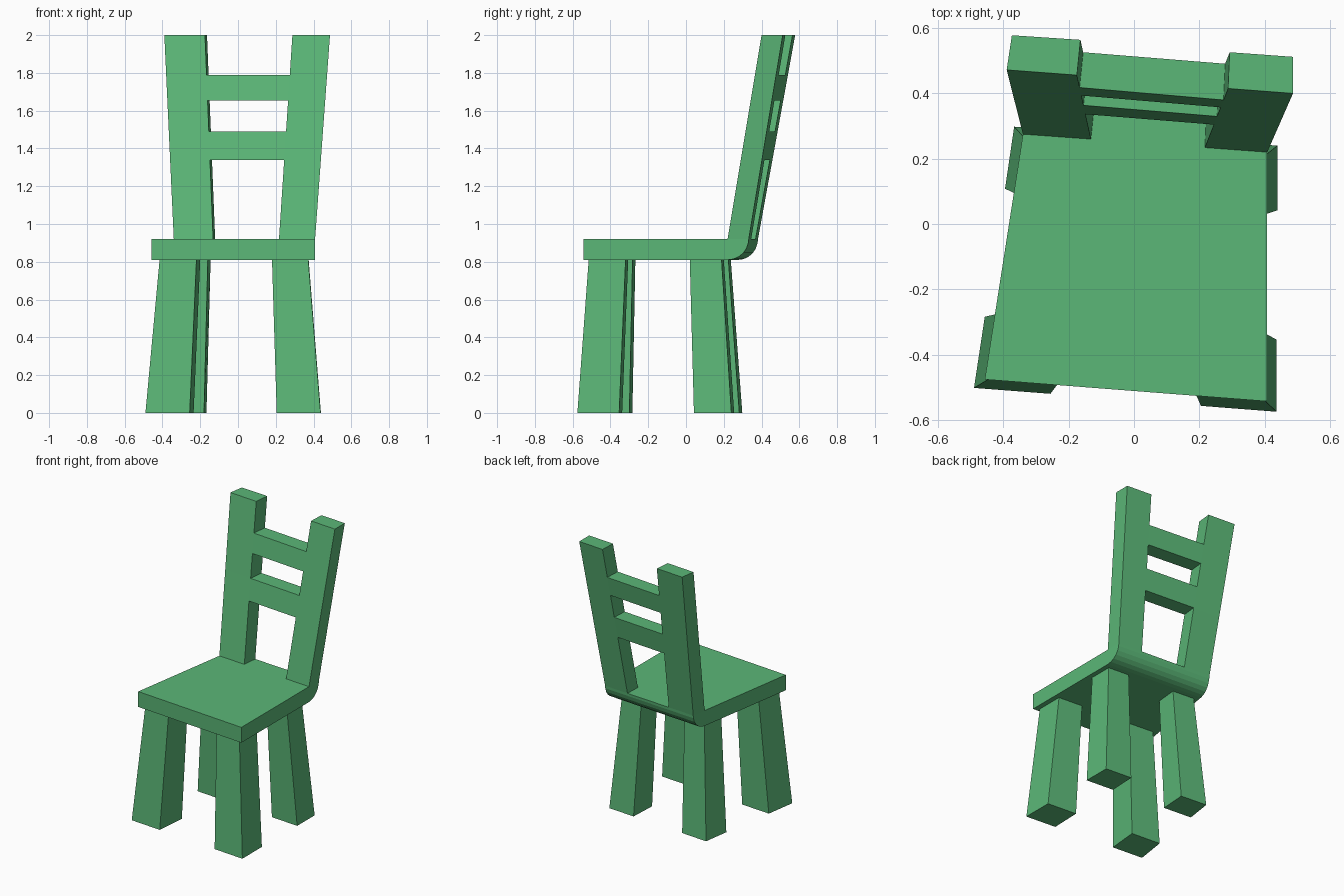
import bpy, bmesh, math
from mathutils import Vector

if "Cube" in bpy.data.objects:
    bpy.data.objects.remove(bpy.data.objects["Cube"])

green = bpy.data.materials.new("leaf green")
green.diffuse_color = (0.105, 0.475, 0.185, 1)
green.use_nodes = True
green.node_tree.nodes["Principled BSDF"].inputs["Base Color"].default_value = green.diffuse_color


def make_object(name, bm):
    bmesh.ops.recalc_face_normals(bm, faces=bm.faces)
    mesh = bpy.data.meshes.new(name)
    bm.to_mesh(mesh)
    bm.free()
    mesh.materials.append(green)
    bpy.context.collection.objects.link(bpy.data.objects.new(name, mesh))


# Seat that bends up into the ladder back, four columns wide (two posts, one gap)
Z0, Z1, TOP = 0.81, 0.92, 2.0
ROWS = [Z1, 1.34, 1.49, 1.655, 1.79, TOP]
COLS_X = [(-0.34, -0.39), (-0.132, -0.175), (0.217, 0.288), (0.408, 0.487)]
COLS_Y = [(0.275, 0.472), (0.26, 0.456), (0.234, 0.415), (0.22, 0.40)]
DEPTH = [Vector((0.016, 0.106, 0)), Vector((0.011, 0.108, 0)),
         Vector((0.005, 0.111, 0)), Vector((0.0, 0.112, 0))]
FRONT_L, FRONT_R = Vector((-0.457, -0.476, 0)), Vector((0.407, -0.543, 0))
FILLED = {(c, r) for r in range(5) for c in (0, 2)} | {(1, 1), (1, 3)}

bm = bmesh.new()
front, back, under, tip_top, tip_low = [], [], [], [], []
for c in range(4):
    f_col, b_col = [], []
    for z in ROWS:
        t = (z - Z1) / (TOP - Z1)
        p = Vector((COLS_X[c][0] * (1 - t) + COLS_X[c][1] * t,
                    COLS_Y[c][0] * (1 - t) + COLS_Y[c][1] * t, z))
        f_col.append(bm.verts.new(p))
        b_col.append(bm.verts.new(p + DEPTH[c]))
    front.append(f_col)
    back.append(b_col)
    # rounded bend under the back
    arc = []
    for i in range(6):
        a = math.radians(80) * i / 5
        p = f_col[0].co + DEPTH[c] * math.sin(a)
        p.z = Z1 - (Z1 - Z0) * math.cos(a)
        arc.append(bm.verts.new(p))
    under.append(arc)
    s = (COLS_X[c][0] - COLS_X[0][0]) / (COLS_X[3][0] - COLS_X[0][0])
    e = FRONT_L.lerp(FRONT_R, s)
    tip_top.append(bm.verts.new((e.x, e.y, Z1)))
    tip_low.append(bm.verts.new((e.x, e.y, Z0)))

# posts and rails: faces only where the neighbouring cell is open
for c, r in FILLED:
    bm.faces.new((front[c][r], front[c + 1][r], front[c + 1][r + 1], front[c][r + 1]))
    bm.faces.new((back[c][r], back[c][r + 1], back[c + 1][r + 1], back[c + 1][r]))
    for dc, k in ((-1, c), (1, c + 1)):
        if (c + dc, r) not in FILLED:
            bm.faces.new((front[k][r], front[k][r + 1], back[k][r + 1], back[k][r]))
    for dr, k in ((-1, r), (1, r + 1)):
        if (c, r + dr) not in FILLED and k > 0:
            bm.faces.new((front[c][k], front[c + 1][k], back[c + 1][k], back[c][k]))

# seat top, front edge, bend and underside
for c in range(3):
    rings = [(under[k][::-1] + [tip_low[k], tip_top[k], front[k][0]]) for k in (c, c + 1)]
    rings = [[back[k][0]] + ring for k, ring in zip((c, c + 1), rings)]
    for i in range(len(rings[0]) - 1):
        bm.faces.new((rings[0][i], rings[0][i + 1], rings[1][i + 1], rings[1][i]))
    if (c, 0) not in FILLED:
        bm.faces.new((front[c][0], front[c + 1][0], back[c + 1][0], back[c][0]))
for c in (0, 3):
    bm.faces.new([tip_low[c], tip_top[c], front[c][0], back[c][0]] + under[c][::-1])
make_object("seat_and_back", bm)

# Splayed legs: floor corners, then corners under the seat
LEGS = {
    "front_left_leg": (((-0.49, -0.502), (-0.256, -0.52), (-0.235, -0.30), (-0.457, -0.284)),
                       ((-0.415, -0.457), (-0.22, -0.472), (-0.20, -0.283), (-0.387, -0.268))),
    "front_right_leg": (((0.205, -0.557), (0.437, -0.575), (0.437, -0.354), (0.212, -0.338)),
                        ((0.18, -0.50), (0.372, -0.515), (0.372, -0.32), (0.187, -0.306))),
    "back_right_leg": (((0.228, 0.058), (0.439, 0.042), (0.439, 0.24), (0.237, 0.255)),
                       ((0.203, 0.033), (0.374, 0.02), (0.374, 0.188), (0.213, 0.20))),
    "back_left_leg": (((-0.395, 0.108), (-0.18, 0.091), (-0.167, 0.282), (-0.367, 0.298)),
                      ((-0.335, 0.08), (-0.16, 0.066), (-0.145, 0.224), (-0.311, 0.237))),
}
for name, (low, high) in LEGS.items():
    bm = bmesh.new()
    a = [bm.verts.new((x, y, 0)) for x, y in low]
    b = [bm.verts.new((x, y, Z0 + 0.002)) for x, y in high]
    bm.faces.new(a[::-1])
    bm.faces.new(b)
    for i in range(4):
        j = (i + 1) % 4
        bm.faces.new((a[i], a[j], b[j], b[i]))
    make_object(name, bm)
